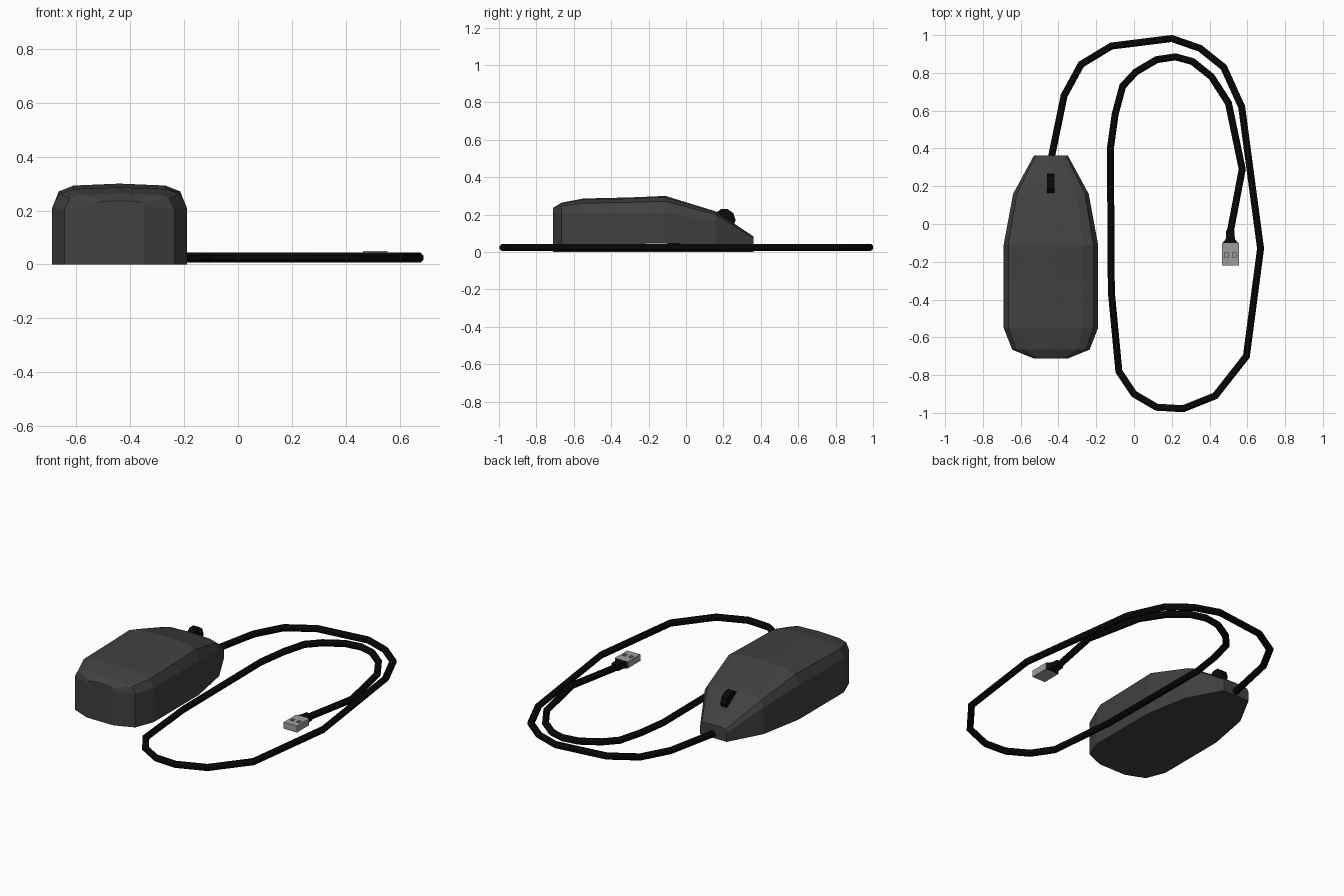
import bpy, bmesh, math
from mathutils import Vector, Matrix

if "Cube" in bpy.data.objects:
    bpy.data.objects.remove(bpy.data.objects["Cube"])


def material(name, c):
    m = bpy.data.materials.new(name)
    m.diffuse_color = (c, c, c, 1)
    m.use_nodes = True
    m.node_tree.nodes["Principled BSDF"].inputs["Base Color"].default_value = m.diffuse_color
    return m


GREY = material("dark_grey_plastic", 0.052)
BLACK = material("black_rubber", 0.003)
METAL = material("grey_metal", 0.34)


def finish(name, bm, mat):
    bmesh.ops.recalc_face_normals(bm, faces=bm.faces[:])
    me = bpy.data.meshes.new(name)
    bm.to_mesh(me)
    bm.free()
    ob = bpy.data.objects.new(name, me)
    bpy.context.collection.objects.link(ob)
    me.materials.append(mat)
    return ob


def loft(name, rings, mat):
    """Skin a list of closed rings and cap both ends."""
    bm = bmesh.new()
    vs = [[bm.verts.new(p) for p in r] for r in rings]
    n = len(vs[0])
    for a, b in zip(vs, vs[1:]):
        for i in range(n):
            j = (i + 1) % n
            bm.faces.new((a[i], a[j], b[j], b[i]))
    bm.faces.new(vs[0])
    bm.faces.new(vs[-1])
    return finish(name, bm, mat)


def box(name, lo, hi, mat):
    x0, y0, z0 = lo
    x1, y1, z1 = hi
    return loft(name, [[(x0, y, z0), (x1, y, z0), (x1, y, z1), (x0, y, z1)]
                       for y in (y0, y1)], mat)


# Mouse body: stations of y, half width, side height, crown height
CX = -0.44
stations = [(-0.712, 0.09, 0.212, 0.236), (-0.665, 0.205, 0.205, 0.264),
            (-0.55, 0.25, 0.21, 0.286), (-0.30, 0.25, 0.21, 0.292),
            (-0.11, 0.25, 0.21, 0.300), (0.16, 0.20, 0.165, 0.217),
            (0.362, 0.09, 0.055, 0.082)]
half = [(1, None), (1, 0), (0.9, 0.68), (0.68, 0.92)]
rings = []
for y, w, s, h in stations:
    right = [(w * f, 0 if t is None else s + (h - s) * t) for f, t in half]
    ring = right + [(0, h)] + [(-x, z) for x, z in reversed(right)]
    rings.append([(CX + x, y, z) for x, z in ring])
loft("mouse_body", rings, GREY)

# Scroll wheel
bm = bmesh.new()
bmesh.ops.create_cone(bm, cap_ends=True, segments=10, radius1=0.06, radius2=0.06, depth=0.04,
                      matrix=Matrix.Translation((CX, 0.205, 0.172)) @ Matrix.Rotation(math.pi / 2, 4, 'Y'))
finish("scroll_wheel", bm, BLACK)

# Cable: octagonal tube swept with mitred corners
path = [(-0.44, 0.34), (-0.37, 0.68), (-0.28, 0.845), (-0.12, 0.942), (0.20, 0.982),
        (0.35, 0.93), (0.475, 0.83), (0.57, 0.62), (0.67, -0.13), (0.595, -0.70),
        (0.43, -0.91), (0.26, -0.978), (0.12, -0.97), (0.0, -0.90), (-0.08, -0.78),
        (-0.12, -0.36), (-0.125, 0.40), (-0.10, 0.58), (-0.06, 0.73), (0.01, 0.805),
        (0.12, 0.87), (0.22, 0.885), (0.31, 0.86), (0.41, 0.78), (0.50, 0.64),
        (0.573, 0.29), (0.51, -0.04)]
pts = [Vector(p) for p in path]
rings = []
for i, p in enumerate(pts):
    d0 = (p - pts[max(i - 1, 0)]).normalized()
    d1 = (pts[min(i + 1, len(pts) - 1)] - p).normalized()
    d = (d0 + d1).normalized()
    side = Vector((d.y, -d.x)) / max(d.dot(d1 if d1.length else d0), 0.5)
    ring = []
    for k in range(8):
        a = math.pi / 8 + k * math.pi / 4
        q = p + side * 0.02 * math.cos(a)
        ring.append((q.x, q.y, 0.025 + 0.02 * math.sin(a)))
    rings.append(ring)
loft("cable", rings, BLACK)

# Plug neck flaring out towards the connector
PX = 0.51
neck = [(-0.035, 0.022, 0.018), (-0.08, 0.024, 0.020), (-0.102, 0.043, 0.020)]
loft("plug_neck", [[(PX + sx * w, y, 0.029 + sz * h)
                    for sx, sz in ((-1, -1), (1, -1), (1, 1), (-1, 1))]
                   for y, w, h in neck], BLACK)

# Metal connector with two small square pockets in its top
plug = box("connector", (PX - 0.045, -0.22, 0.01), (PX + 0.045, -0.10, 0.05), METAL)
for i, sx in enumerate((-1, 1)):
    c = PX + sx * 0.021
    cutter = box("pocket_cutter_%d" % (i + 1), (c - 0.01, -0.178, 0.038), (c + 0.01, -0.152, 0.07), METAL)
    cutter.hide_render = True
    cutter.hide_viewport = True
    mod = plug.modifiers.new("pocket", 'BOOLEAN')
    mod.operation = 'DIFFERENCE'
    mod.solver = 'EXACT'
    mod.object = cutter
